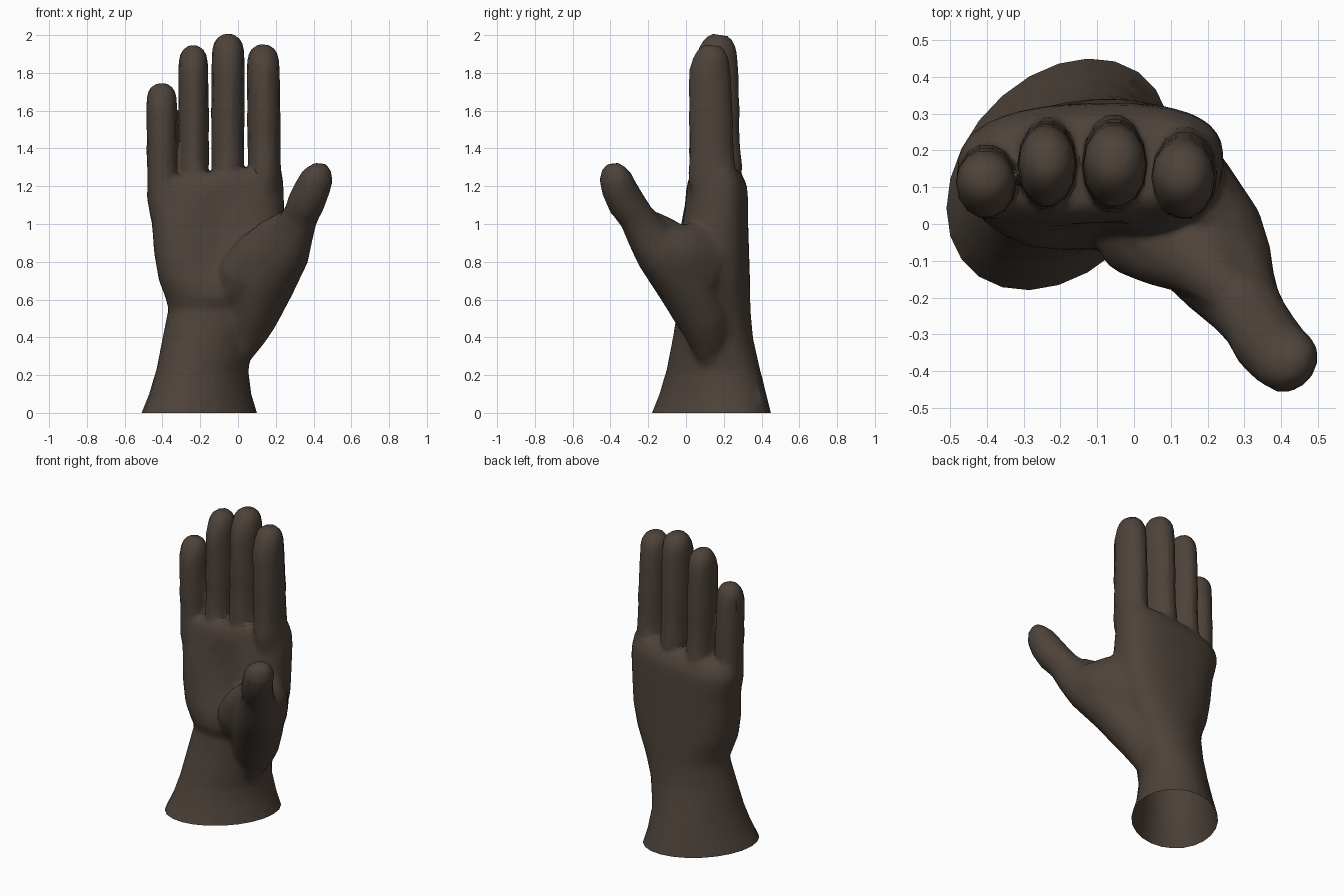
import bpy, bmesh, math
from mathutils import Vector

if "Cube" in bpy.data.objects:
    bpy.data.objects.remove(bpy.data.objects["Cube"])

skin = bpy.data.materials.new("dark_brown")
skin.diffuse_color = (0.075, 0.055, 0.042, 1)
skin.use_nodes = True
skin.node_tree.nodes["Principled BSDF"].inputs["Base Color"].default_value = skin.diffuse_color


def loft(name, rings):
    """Skin a closed solid through equally sized rings."""
    bm = bmesh.new()
    loops = [[bm.verts.new(p) for p in r] for r in rings]
    n = len(loops[0])
    for a, b in zip(loops, loops[1:]):
        for i in range(n):
            j = (i + 1) % n
            bm.faces.new((a[i], a[j], b[j], b[i]))
    bm.faces.new(loops[0][::-1])
    bm.faces.new(loops[-1])
    bmesh.ops.recalc_face_normals(bm, faces=bm.faces)
    me = bpy.data.meshes.new(name)
    bm.to_mesh(me)
    bm.free()
    me.materials.append(skin)
    ob = bpy.data.objects.new(name, me)
    bpy.context.collection.objects.link(ob)
    return ob


def tube(name, stations, side, n=14):
    """Elliptical tube; each station is x, y, z, half width, half depth."""
    pts = [Vector(s[:3]) for s in stations]
    rings = []
    for k, s in enumerate(stations):
        t = (pts[min(k + 1, len(pts) - 1)] - pts[max(k - 1, 0)]).normalized()
        u = Vector(side)
        u = (u - t * u.dot(t)).normalized()
        v = t.cross(u)
        rings.append([pts[k] + u * s[3] * math.cos(a) + v * s[4] * math.sin(a)
                      for a in (2 * math.pi * i / n for i in range(n))])
    return loft(name, rings)


def spow(c, e):
    return math.copysign(abs(c) ** (2 / e), c)


# wrist and palm: z, x range, y range, squareness, hollow of the palm, skew
sections = [
    (-.06, -.534, .118, -.204, .465, 2.0, 0, .3),
    (0.00, -.51, .10, -.18, .45, 2.0, 0, .3), (0.10, -.47, .07, -.14, .425, 2.0, 0, .3),
    (0.22, -.435, .055, -.105, .395, 2.0, 0, .28), (0.40, -.40, .09, -.07, .355, 2.0, 0, .22),
    (0.55, -.37, .14, -.045, .342, 2.1, 0, .15), (0.61, -.385, .17, -.075, .342, 2.2, 0, .12),
    (0.70, -.42, .21, -.085, .34, 2.3, .02, .1), (0.84, -.445, .24, -.07, .335, 2.4, .05, .1),
    (1.00, -.457, .245, -.045, .33, 2.5, .05, .1), (1.12, -.472, .245, -.015, .33, 2.6, .02, .1),
    (1.19, -.485, .24, .0, .325, 2.6, 0, .1), (1.25, -.48, .23, .015, .30, 2.5, 0, .1),
    (1.28, -.45, .20, .05, .26, 2.4, 0, .1),
]
rings = []
for z, x0, x1, y0, y1, e, hollow, skew in sections:
    ring = []
    for i in range(24):
        a = 2 * math.pi * i / 24
        x = (x0 + x1) / 2 + (x1 - x0) / 2 * spow(math.cos(a), e)
        y = (y0 + y1) / 2 + (y1 - y0) / 2 * spow(math.sin(a + skew), e)
        if math.sin(a) < 0:
            y += hollow * math.exp(-((x + .12) / .12) ** 2)
        tilt = 0.12 * (x + .1) if z > 1.1 else 0
        ring.append((x, y, z + tilt))
    rings.append(ring)
hand = loft("hand", rings)

# four fingers: base x, tip x, base y, tip y, base z, tip z, half width, half depth
fingers = {
    "index_finger": (.143, .132, .145, .122, 1.05, 1.945, .090, .12),
    "middle_finger": (-.055, -.052, .165, .160, 1.1, 2.0, .090, .125),
    "ring_finger": (-.235, -.237, .165, .160, 1.05, 1.94, .082, .120),
    "little_finger": (-.396, -.405, .125, .108, .95, 1.74, .084, .102),
}
# share of length, width scale, depth scale: swelling at joints, domed tip
profile = [(0, .5, .6), (.12, .85, .95), (.22, .97, 1.1), (.34, .97, 1.0), (.48, .97, .96),
           (.55, .99, 1.0), (.64, .96, .96), (.76, .97, .95), (.85, .96, .92),
           (.91, .93, .82), (.95, .84, .70), (.98, .66, .54), (1, .36, .32)]
parts = []
for name, (xb, xt, yb, yt, base, top, w, d) in fingers.items():
    # the pad side slopes away at the tip, so its rings drift backwards
    parts.append(tube(name, [(xb + (xt - xb) * f, yb + (yt - yb) * f + max(0, f - .85) * .15,
                              base + (top - base) * f, w * sw, d * sd)
                             for f, sw, sd in profile], (1, 0, 0)))

# thumb, growing out of the wrist side
parts.append(tube("thumb", [
    (-.03, .14, .24, .05, .06), (.03, .12, .42, .12, .13), (.065, .09, .51, .145, .145),
    (.15, -.01, .69, .16, .15),
    (.25, -.14, .86, .135, .14), (.295, -.215, .96, .105, .115), (.33, -.265, 1.04, .095, .095),
    (.36, -.315, 1.11, .097, .1), (.395, -.355, 1.19, .093, .095),
    (.42, -.375, 1.25, .09, .082), (.432, -.382, 1.29, .07, .058),
    (.435, -.385, 1.318, .038, .03)], (.7, .7, 0)))

# web of flesh between thumb and index finger
parts.append(tube("thumb_web", [
    (.06, .20, .76, .08, .22), (.16, .11, .80, .11, .22), (.235, -.02, .84, .12, .175),
    (.275, -.12, .88, .11, .12), (.30, -.18, .92, .06, .06)], (.88, .48, 0)))

# fleshy pad at the root of the thumb
parts.append(tube("thumb_pad", [
    (-.06, .08, .54, .06, .06), (-.01, .04, .63, .13, .11), (.04, .01, .73, .17, .14),
    (.11, -.04, .85, .15, .12), (.19, -.11, .95, .10, .09), (.26, -.19, 1.02, .06, .06)],
    (.7, .7, 0)))

# merge everything into one skin
bpy.context.view_layer.objects.active = hand
hand.select_set(True)
for part in parts:
    mod = hand.modifiers.new("join", 'BOOLEAN')
    mod.operation = 'UNION'
    mod.solver = 'EXACT'
    mod.object = part
    bpy.ops.object.modifier_apply(modifier=mod.name)
    bpy.data.objects.remove(part)

mod = hand.modifiers.new("remesh", 'REMESH')
mod.mode = 'VOXEL'
mod.voxel_size = .007
bpy.ops.object.modifier_apply(modifier=mod.name)

# soften the joins below the free part of the fingers
group = hand.vertex_groups.new(name="joins")
for v in hand.data.vertices:
    if .2 < v.co.z < 1.32:
        tip = v.co.x > .26 and v.co.z > 1.05
        group.add([v.index], .2 if tip else min(1, (1.32 - v.co.z) / .08), 'REPLACE')
mod = hand.modifiers.new("soften", 'SMOOTH')
mod.factor = .5
mod.iterations = 70
mod.vertex_group = group.name
bpy.ops.object.modifier_apply(modifier=mod.name)

mod = hand.modifiers.new("thin_out", 'DECIMATE')
mod.ratio = 5000 / (2 * len(hand.data.polygons))
bpy.ops.object.modifier_apply(modifier=mod.name)

# cut the wrist open at ground level
bm = bmesh.new()
bm.from_mesh(hand.data)
bmesh.ops.bisect_plane(bm, geom=bm.verts[:] + bm.edges[:] + bm.faces[:], plane_co=(0, 0, 0),
                       plane_no=(0, 0, 1), clear_inner=True)
bm.to_mesh(hand.data)
bm.free()
if not hand.data.materials:
    hand.data.materials.append(skin)

bpy.ops.object.shade_smooth_by_angle(angle=math.radians(35))
